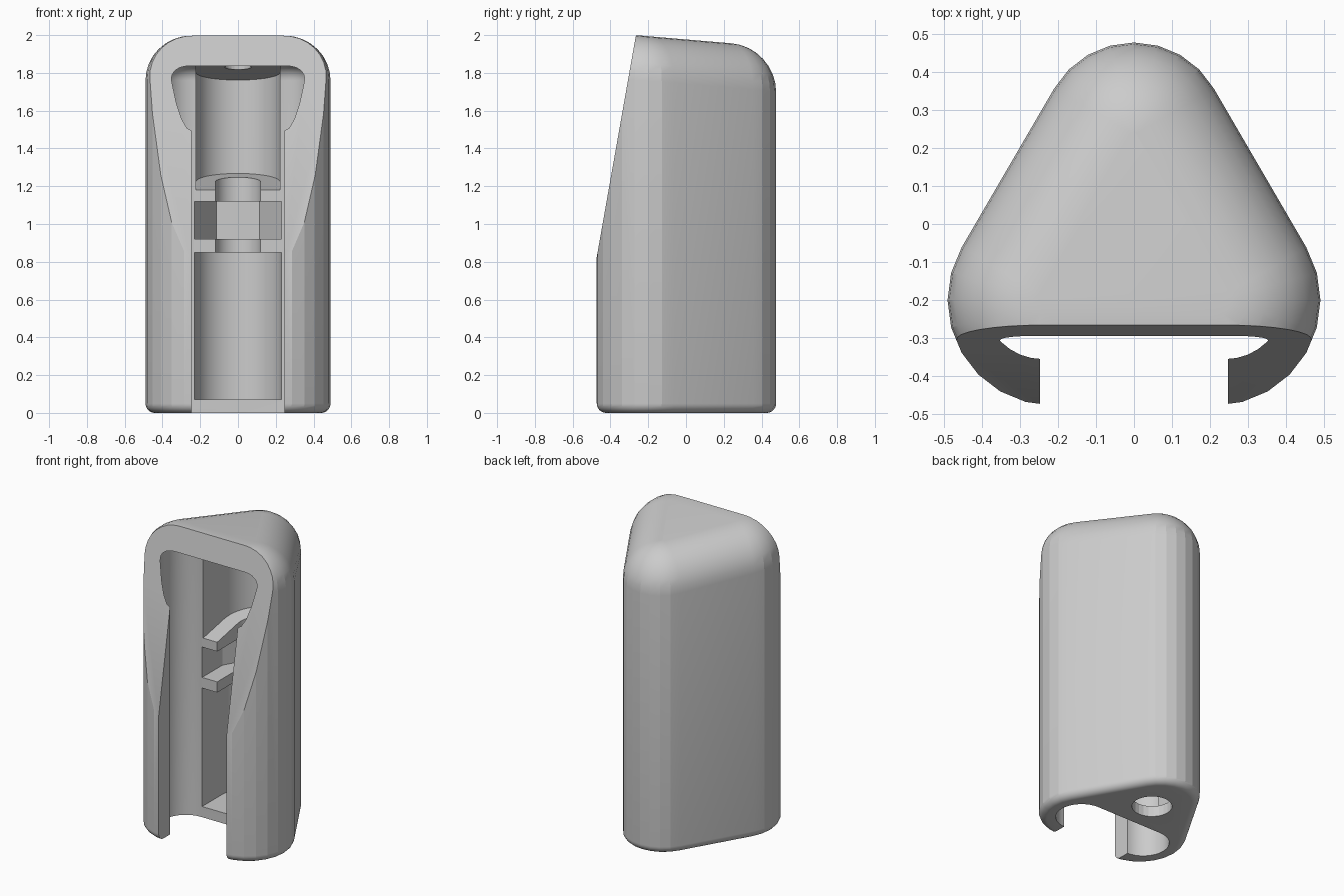
import bpy
import bmesh
from math import sin, cos, radians

if "Cube" in bpy.data.objects:
    bpy.data.objects.remove(bpy.data.objects["Cube"])

grey = bpy.data.materials.new("plain_grey")
grey.use_nodes = True
grey.diffuse_color = (0.6, 0.6, 0.6, 1)
grey.node_tree.nodes["Principled BSDF"].inputs["Base Color"].default_value = (0.6, 0.6, 0.6, 1)


def outline(arcs, inset=0):
    """Closed outline from arcs (x, y, radius, start, end, segments); radius 0 is a corner."""
    pts = []
    for x, y, r, start, end, segs in arcs:
        if r == 0:
            pts.append((x, y))
            continue
        for i in range(segs + 1):
            a = radians(start + (end - start) * i / segs)
            pts.append((x + (r - inset) * cos(a), y + (r - inset) * sin(a)))
    return pts


def ring(pts, z, tilt=0):
    return [(x, y, z + tilt * y) for x, y in pts]


def loft(name, rings):
    """Skin a stack of equal rings and cap both ends."""
    bm = bmesh.new()
    rows = [[bm.verts.new(p) for p in r] for r in rings]
    n = len(rows[0])
    for low, high in zip(rows, rows[1:]):
        for i in range(n):
            j = (i + 1) % n
            bm.faces.new((low[i], low[j], high[j], high[i]))
    bm.faces.new(rows[0][::-1])
    bm.faces.new(rows[-1])
    bmesh.ops.recalc_face_normals(bm, faces=bm.faces)
    mesh = bpy.data.meshes.new(name)
    bm.to_mesh(mesh)
    bm.free()
    obj = bpy.data.objects.new(name, mesh)
    bpy.context.scene.collection.objects.link(obj)
    mesh.materials.append(grey)
    return obj


def box(x, y0, y1):
    return [(-x, y0), (x, y0), (x, y1), (-x, y1)]


def u_shape(r, segs):
    """Round at the back, straight sides open to the front."""
    return outline([(0, 0.167, r, 0, 180, segs), (-r, -0.1, 0, 0, 0, 0), (r, -0.1, 0, 0, 0, 0)])


def disc(y, r):
    return outline([(0, y, r, 0, 345, 23)])


# Rounded triangular body with a small bottom fillet and a big sloping top fillet
triangle = [(0, 0.2345, 0.2425, 30, 150, 8),
            (-0.213, -0.2, 0.277, 150, 270, 8),
            (0.213, -0.2, 0.277, 270, 390, 8)]
steps = [radians(90 * i / 8) for i in range(9)]
rings = [ring(outline(triangle, 0.05 * (1 - sin(a))), 0.05 * (1 - cos(a))) for a in steps]
rings += [ring(outline(triangle, 0.235 * (1 - cos(a))), 1.742 + 0.235 * sin(a), -0.085) for a in steps]
body = loft("clip_body", rings)


# Slanted front
def slant(z):
    return -0.477 + (z - 0.8) * 0.1767


cutters = [loft("slant_cutter", [ring(box(1, -1, slant(z)), z) for z in (0.5, 2.3)])]

# Wide channel with rounded sides and ceiling, open at the bottom
channel = [(0.24, -0.2, 0.155, -90, 90, 16), (-0.24, -0.2, 0.155, 90, 270, 16)]
rings = [ring(outline(channel), -0.1)]
rings += [ring(outline(channel, 0.08 * (1 - cos(a))), 1.76 + 0.08 * sin(a)) for a in steps]
cutters.append(loft("channel_cutter", rings))

# Front slot between the lips
cutters.append(loft("slot_cutter", [ring(box(0.247, -0.7, -0.21), z) for z in (-0.15, 1.7)]))

# Lower chamber, hexagonal nut pocket and upper chamber with sloping floor and ceiling
cutters.append(loft("lower_chamber_cutter", [ring(u_shape(0.23, 32), z) for z in (0.07, 0.85)]))
cutters.append(loft("nut_pocket_cutter", [ring(u_shape(0.23, 3), z) for z in (0.92, 1.12)]))
upper = u_shape(0.222, 32)
cutters.append(loft("upper_chamber_cutter", [ring(upper, 1.19, 0.2), ring(upper, 1.832, -0.18)]))

# Bolt slot through the shelves, bottom hole and small ceiling bore
cutters.append(loft("bolt_slot_cutter", [ring(u_shape(0.12, 24), z) for z in (0.8, 1.3)]))
cutters.append(loft("bottom_hole_cutter", [ring(disc(0.167, 0.12), z) for z in (-0.1, 0.2)]))
cutters.append(loft("ceiling_bore_cutter", [ring(disc(0.01, 0.07), z) for z in (1.75, 1.88)]))

# Cut one shape at a time and discard each cutter
bpy.context.view_layer.update()
bpy.context.view_layer.objects.active = body
body.select_set(True)
for cutter in cutters:
    cutter.hide_render = True
    mod = body.modifiers.new("cut", "BOOLEAN")
    mod.operation = "DIFFERENCE"
    mod.solver = "MANIFOLD"
    mod.object = cutter
    bpy.ops.object.modifier_apply(modifier=mod.name)
    bpy.data.objects.remove(cutter)

# Smooth the domed top, keep the wall facets crisp
bpy.ops.object.shade_smooth_by_angle(angle=radians(14))
